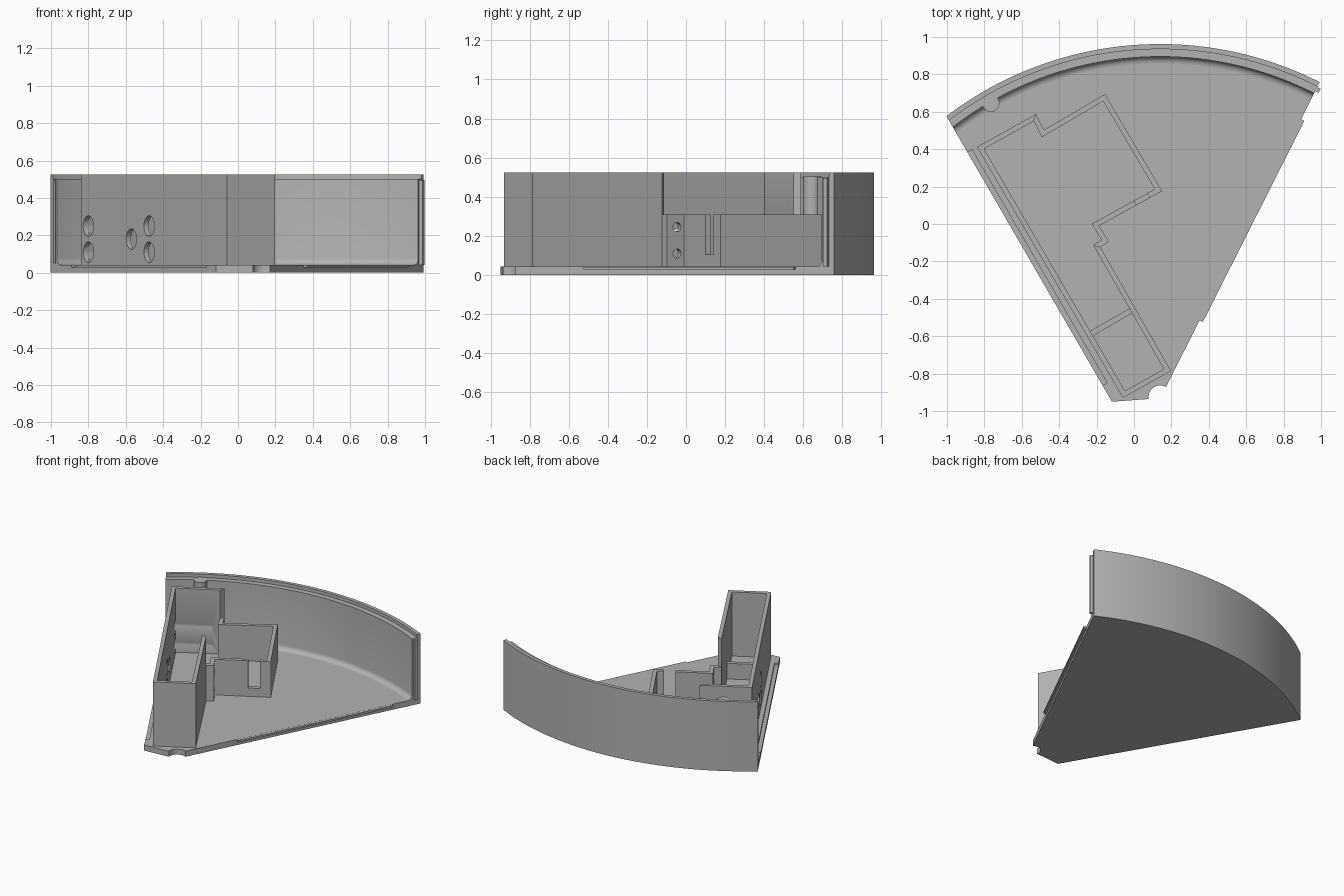
import bpy, bmesh, math
from mathutils import Vector, Matrix

cube = bpy.data.objects.get("Cube")
if cube:
    bpy.data.objects.remove(cube, do_unlink=True)

# One flat grey plastic for everything
GREY = (0.45, 0.45, 0.45, 1)
mat = bpy.data.materials.new("grey plastic")
mat.use_nodes = True
mat.diffuse_color = GREY
mat.node_tree.nodes["Principled BSDF"].inputs["Base Color"].default_value = GREY


def finish(name, bm):
    bmesh.ops.recalc_face_normals(bm, faces=bm.faces)
    mesh = bpy.data.meshes.new(name)
    bm.to_mesh(mesh)
    bm.free()
    mesh.materials.append(mat)
    ob = bpy.data.objects.new(name, mesh)
    bpy.context.collection.objects.link(ob)
    return ob


def prism(name, pts, z0, z1):
    bm = bmesh.new()
    face = bm.faces.new([bm.verts.new((p[0], p[1], z0)) for p in pts])
    ext = bmesh.ops.extrude_face_region(bm, geom=[face])
    verts = [g for g in ext["geom"] if isinstance(g, bmesh.types.BMVert)]
    bmesh.ops.translate(bm, verts=verts, vec=(0, 0, z1 - z0))
    return finish(name, bm)


def rod(name, start, axis, length, radius, sides=32):
    axis = Vector(axis).normalized()
    bm = bmesh.new()
    spin = axis.to_track_quat("Z", "Y").to_matrix().to_4x4()
    place = Matrix.Translation(Vector(start) + axis * length / 2) @ spin
    bmesh.ops.create_cone(bm, cap_ends=True, segments=sides, radius1=radius,
                          radius2=radius, depth=length, matrix=place)
    return finish(name, bm)


def activate(ob):
    bpy.ops.object.select_all(action="DESELECT")
    ob.select_set(True)
    bpy.context.view_layer.objects.active = ob


def cut(ob, cutter):
    cutter.hide_render = True
    mod = ob.modifiers.new("cut", "BOOLEAN")
    mod.operation = "DIFFERENCE"
    mod.solver = "EXACT"
    mod.object = cutter
    activate(ob)
    bpy.ops.object.modifier_apply(modifier=mod.name)
    bpy.data.objects.remove(cutter, do_unlink=True)


def smooth(ob):
    activate(ob)
    bpy.ops.object.shade_smooth_by_angle(angle=math.radians(35))


# Sector layout: arc centre and the two straight edges
C = Vector((0.14, -0.925))
R, FLOOR, TOP = 1.887, 0.042, 0.525
R_TIP, R_END = Vector((0.17, -0.872)), Vector((0.893, 0.56))
L_TIP, L_END = Vector((-0.118, -0.95)), Vector((-1.0, 0.572))
R_DIR = (R_END - R_TIP).normalized()
L_DIR = (L_END - L_TIP).normalized()
R_OUT = Vector((R_DIR.y, -R_DIR.x))
L_OUT = Vector((-L_DIR.y, L_DIR.x))


def hit_angle(p, d, r):
    q = p - C
    b = q.dot(d)
    h = q + d * (-b + math.sqrt(b * b - q.dot(q) + r * r))
    return math.atan2(h.y, h.x)


def arc(r, a0, a1, n):
    return [C + r * Vector((math.cos(a0 + (a1 - a0) * i / n),
                            math.sin(a0 + (a1 - a0) * i / n))) for i in range(n + 1)]


def rim_arc(r, n=64):
    return arc(r, hit_angle(R_TIP, R_DIR, r), hit_angle(L_TIP, L_DIR, r), n)


def strip(p, q, out, a, b):
    return [p + out * a, q + out * a, q + out * b, p + out * b]


# Floor plate with round hub notch and a lap joint on each straight edge
notch = arc(0.062, math.radians(190), math.radians(60), 14)
floor = prism("floor", [L_TIP] + notch + rim_arc(R), 0, FLOOR)
cut(floor, prism("ledge_cutter",
                 strip(L_TIP + L_DIR * 0.1, L_TIP + L_DIR * 1.54, L_OUT, -0.028, 0.05),
                 0.027, 0.1))
smooth(floor)
prism("edge_tongue", strip(R_TIP + R_DIR * 0.4, R_END, R_OUT, -0.01, 0.02), 0.027, FLOOR - 0.0005)

# Curved outer wall: stepped rim on top, fillet at the foot
profile = [(R, FLOOR), (R, TOP), (1.86, TOP), (1.86, 0.5), (1.82, 0.5)]
for i in range(6):
    a = math.pi / 2 * i / 5
    profile.append((1.785 + 0.035 * math.cos(a), FLOOR + 0.035 * (1 - math.sin(a))))
bm = bmesh.new()
rails = [[bm.verts.new((p.x, p.y, z)) for p in rim_arc(r)] for r, z in profile]
for j, rail in enumerate(rails):
    nxt = rails[(j + 1) % len(rails)]
    for i in range(len(rail) - 1):
        bm.faces.new((rail[i], rail[i + 1], nxt[i + 1], nxt[i]))
for end in (0, -1):
    bm.faces.new([rail[end] for rail in rails])
wall = finish("curved_wall", bm)

# Vertical groove in one wall end, matching tongue on the other
g = rim_arc(1.845)[-1]
cut(wall, prism("groove_cutter", [g + L_OUT * s + L_DIR * t for s, t in
                                  ((-0.02, -0.012), (0.03, -0.012), (0.03, 0.012), (-0.02, 0.012))],
                FLOOR + 0.01, 0.495))
smooth(wall)
t = rim_arc(1.845)[0]
prism("wall_tongue", strip(t - R_DIR * 0.012, t + R_DIR * 0.012, R_OUT, -0.01, 0.02),
      FLOOR, 0.495)

# Screw post against the curved wall
smooth(rod("screw_post", (-0.765, 0.645, FLOOR - 0.01), (0, 0, 1), 0.472, 0.046, 16))

# Compartment outline, clockwise, with a mitred inner offset
outer = [Vector(p) for p in (
    (-0.18, -0.123), (0.198, -0.786), (-0.059, -0.93), (-0.84, 0.412), (-0.524, 0.588),
    (-0.481, 0.503), (-0.155, 0.695), (0.15, 0.176), (-0.187, -0.01), (-0.134, -0.096))]
THICK = 0.028
inner = []
for i, p in enumerate(outer):
    d0 = (p - outer[i - 1]).normalized()
    d1 = (outer[(i + 1) % len(outer)] - p).normalized()
    n0, n1 = Vector((d0.y, -d0.x)), Vector((d1.y, -d1.x))
    inner.append(p + (n0 + n1) * THICK / (1 + n0.dot(n1)))


def wall_run(name, ids, height):
    pts = [outer[i] for i in ids] + [inner[i] for i in reversed(ids)]
    return prism(name, pts, FLOOR - 0.01, height)


tall = wall_run("tall_compartment", [0, 1, 2, 3, 4], TOP)
low = wall_run("low_compartment", [4, 5, 6, 7, 8, 9, 0], 0.31)

# Round ports through the long side wall
into = (outer[4] - outer[3]).normalized()
for x, z, depth in ((-0.8, 0.25, 0.33), (-0.8, 0.11, 0.33), (-0.57, 0.18, 0.15),
                    (-0.475, 0.25, 0.15), (-0.475, 0.11, 0.15)):
    p = outer[2].lerp(outer[3], (x - outer[2].x) / (outer[3].x - outer[2].x)) - into * 0.05
    cut(tall, rod("port_cutter", (p.x, p.y, z), (into.x, into.y, 0), depth, 0.055))
smooth(tall)

# Two small holes and a cable slot in the low compartment
p = outer[8].lerp(outer[9], 0.42) + into * 0.03
for z in (0.245, 0.11):
    cut(low, rod("hole_cutter", (p.x, p.y, z), (-into.x, -into.y, 0), 0.08, 0.024, 20))
s = outer[8].lerp(outer[7], 0.7)
along = (outer[7] - outer[8]).normalized()
side = Vector((along.y, -along.x))
cut(low, prism("slot_cutter", strip(s - along * 0.04, s + along * 0.04, side, -0.06, 0.05),
               0.105, 0.4))
smooth(low)

# Low divider across the narrow end
a, b = Vector((-0.246, -0.578)), Vector((-0.012, -0.444))
across = (b - a).normalized()
prism("divider", strip(a, b, Vector((across.y, -across.x)), 0, 0.03), FLOOR - 0.01, 0.16)
